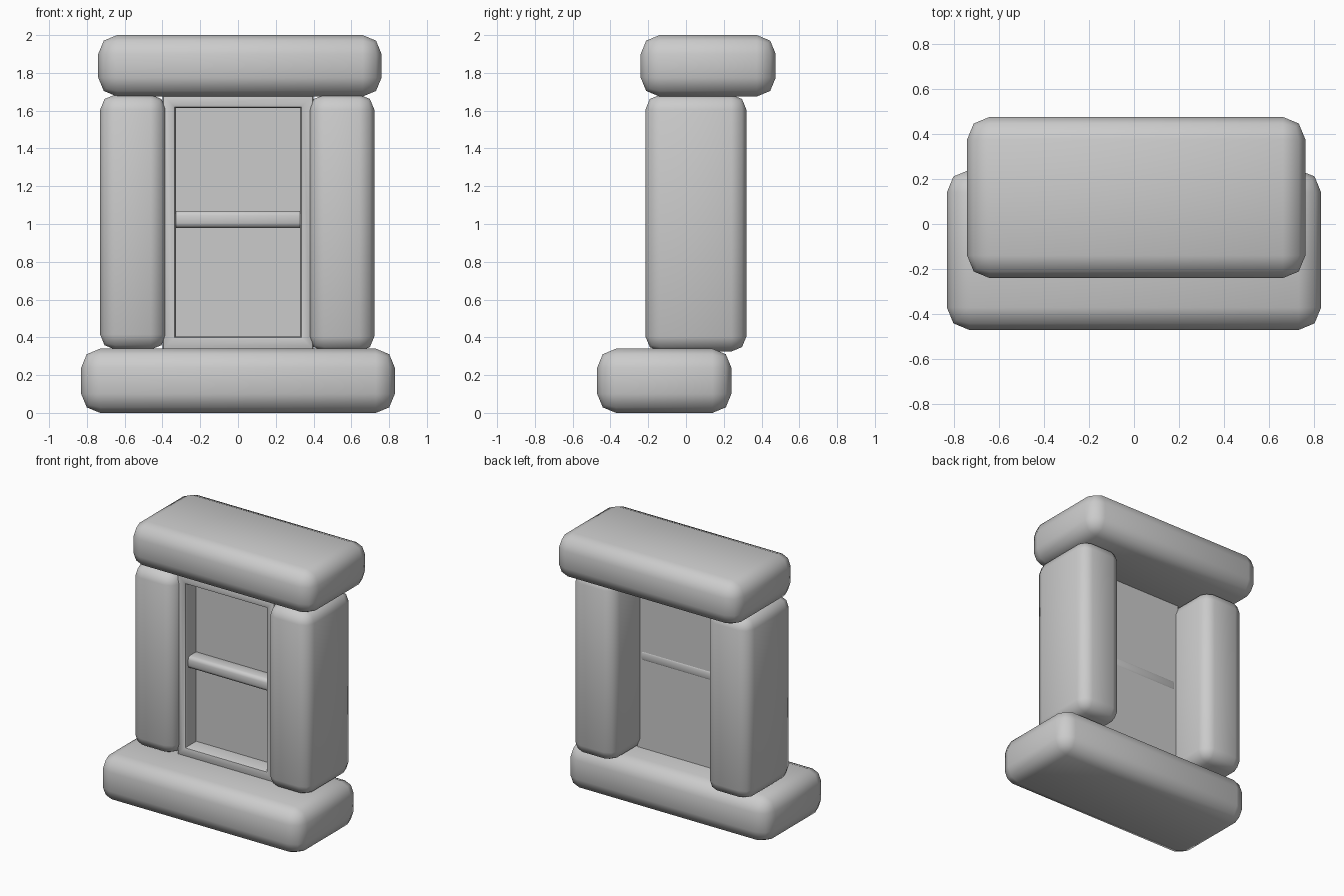
import bpy, bmesh
from mathutils import Vector

if "Cube" in bpy.data.objects:
    bpy.data.objects.remove(bpy.data.objects["Cube"])


def finish(bm, name, angle=None):
    bmesh.ops.recalc_face_normals(bm, faces=bm.faces)
    mesh = bpy.data.meshes.new(name)
    bm.to_mesh(mesh)
    bm.free()
    obj = bpy.data.objects.new(name, mesh)
    bpy.context.collection.objects.link(obj)
    bpy.ops.object.select_all(action='DESELECT')
    obj.select_set(True)
    bpy.context.view_layer.objects.active = obj
    if angle is None:
        bpy.ops.object.shade_smooth()
    else:
        bpy.ops.object.shade_smooth_by_angle(angle=angle)
    return obj


def box(lo, hi):
    lo, hi = Vector(lo), Vector(hi)
    bm = bmesh.new()
    bmesh.ops.create_cube(bm, size=1)
    for v in bm.verts:
        v.co = (lo + hi) / 2 + v.co * (hi - lo)
    return bm


def rounded_box(name, lo, hi, radius, segments=2, angle=None):
    bm = box(lo, hi)
    bmesh.ops.bevel(bm, geom=bm.edges[:], offset=radius, segments=segments,
                    profile=0.5, affect='EDGES')
    return finish(bm, name, angle)


# Stone surround: sill, lintel and two side stones
rounded_box("sill_stone", (-0.83, -0.47, 0.0), (0.83, 0.24, 0.34), 0.1)
rounded_box("lintel_stone", (-0.74, -0.24, 1.675), (0.76, 0.475, 2.0), 0.1)
rounded_box("left_side_stone", (-0.73, -0.215, 0.335), (-0.382, 0.32, 1.685), 0.08)
rounded_box("right_side_stone", (0.378, -0.215, 0.325), (0.722, 0.32, 1.685), 0.08)

# Window frame with recessed pane, front edges softened
FRONT, PANE, BACK = -0.145, -0.02, 0.0
bm = box((-0.4, FRONT, 0.335), (0.4, BACK, 1.685))
bm.normal_update()
face = min(bm.faces, key=lambda f: f.calc_center_median().y)
bmesh.ops.inset_region(bm, faces=[face], thickness=0.1)
for v in face.verts:
    v.co.y = FRONT
inner_front = list(face.verts)
ext = bmesh.ops.extrude_discrete_faces(bm, faces=[face])
for f in ext["faces"]:
    for v in f.verts:
        v.co.y = PANE
bm.normal_update()
rim = [e for e in bm.edges
       if all(abs(v.co.y - FRONT) < 1e-4 for v in e.verts)
       and any(abs(f.normal.y) < 0.5 for f in e.link_faces)]
bmesh.ops.bevel(bm, geom=rim, offset=0.02, segments=2, profile=0.5, affect='EDGES')
finish(bm, "window_frame", 0.7)

# Horizontal glazing bar, just breaking through the back of the pane
rounded_box("glazing_bar", (-0.38, -0.115, 0.98), (0.38, 0.004, 1.07), 0.025, 2, 0.9)
